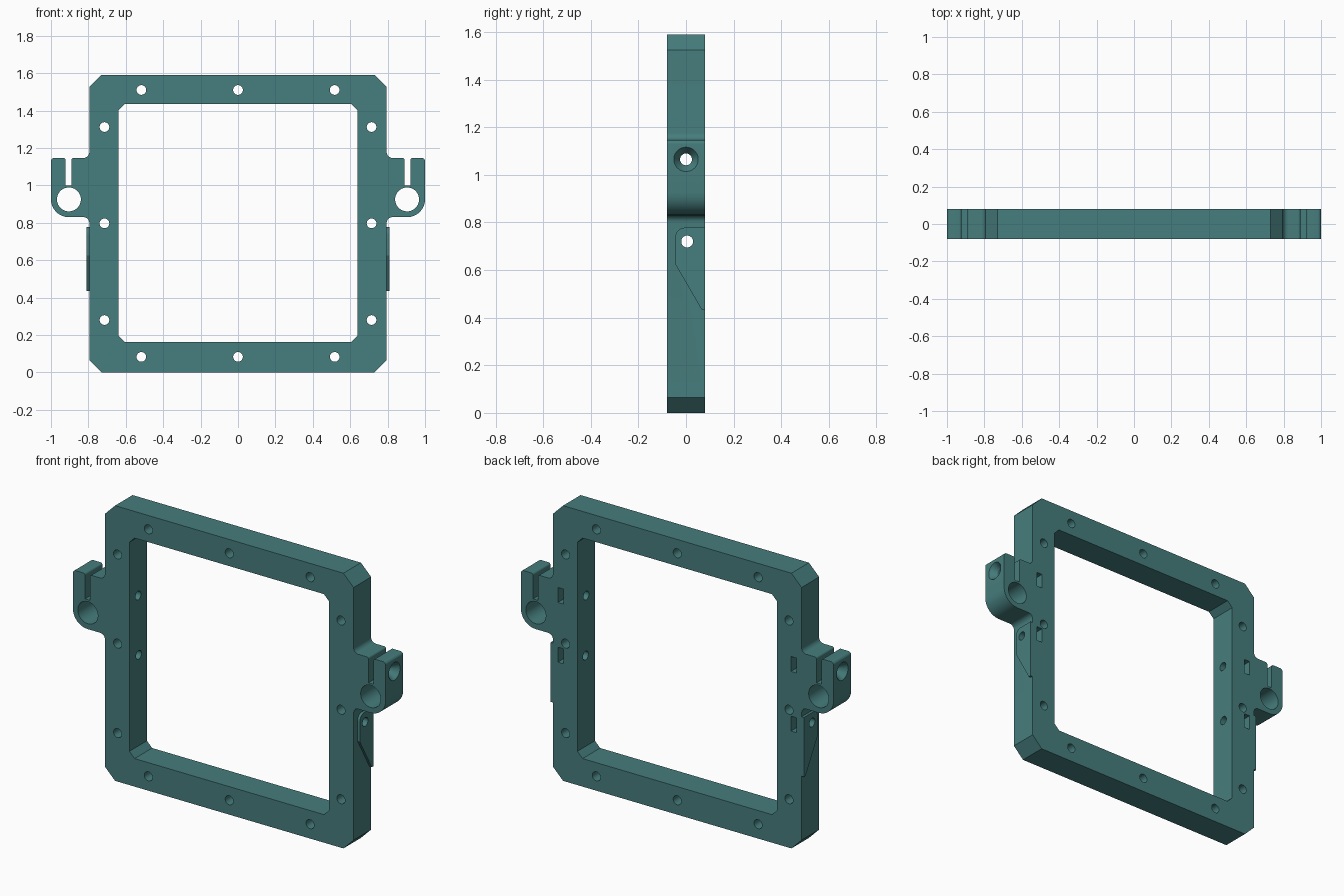
import bpy, bmesh, math
from mathutils import Vector, Matrix

if "Cube" in bpy.data.objects:
    bpy.data.objects.remove(bpy.data.objects["Cube"])

teal = bpy.data.materials.new("teal")
teal.diffuse_color = (0.062, 0.205, 0.205, 1)
teal.use_nodes = True
teal.node_tree.nodes["Principled BSDF"].inputs["Base Color"].default_value = teal.diffuse_color
D = 0.08  # half depth of the frame


def rounded(points, steps=8):
    """Turn (u, v, radius) corners into an outline with filleted corners."""
    out = []
    for i, (u, v, r) in enumerate(points):
        p = Vector((u, v))
        if r == 0:
            out.append(p)
            continue
        a = (Vector(points[i - 1][:2]) - p).normalized()
        b = (Vector(points[(i + 1) % len(points)][:2]) - p).normalized()
        half = a.angle(b) / 2
        c = p + (a + b).normalized() * (r / math.sin(half))
        s = p + a * (r / math.tan(half)) - c
        e = p + b * (r / math.tan(half)) - c
        turn = math.atan2(s.x * e.y - s.y * e.x, s.dot(e))
        out += [c + Matrix.Rotation(turn * k / steps, 2) @ s for k in range(steps + 1)]
    return out


def prism(name, outline, lo, hi, axis):
    """Extrude an outline: axis 'Y' reads (x, z), axis 'X' reads (y, z)."""
    bm = bmesh.new()
    place = (lambda p, t: (p[0], t, p[1])) if axis == 'Y' else (lambda p, t: (t, p[0], p[1]))
    a = [bm.verts.new(place(p, lo)) for p in outline]
    b = [bm.verts.new(place(p, hi)) for p in outline]
    bm.faces.new(a)
    bm.faces.new(b[::-1])
    n = len(a)
    for i in range(n):
        bm.faces.new((a[i], b[i], b[(i + 1) % n], a[(i + 1) % n]))
    bmesh.ops.recalc_face_normals(bm, faces=bm.faces)
    me = bpy.data.meshes.new(name)
    bm.to_mesh(me)
    bm.free()
    ob = bpy.data.objects.new(name, me)
    bpy.context.collection.objects.link(ob)
    me.materials.append(teal)
    return ob


def box(u0, u1, v0, v1):
    return [(u0, v0), (u1, v0), (u1, v1), (u0, v1)]


def circle(u, v, r, n=32):
    return [(u + r * math.cos(2 * math.pi * k / n), v + r * math.sin(2 * math.pi * k / n)) for k in range(n)]


def cut(target, cutter):
    bpy.context.view_layer.objects.active = target
    m = target.modifiers.new("cut", 'BOOLEAN')
    m.operation, m.solver, m.object = 'DIFFERENCE', 'EXACT', cutter
    bpy.ops.object.modifier_apply(modifier=m.name)
    bpy.data.objects.remove(cutter)


# Frame with the two clamp ears in one outline
half = [(0.73, 0, 0), (0.795, 0.065, 0), (0.795, 0.83, 0.03), (1.0, 0.83, 0.095),
        (1.0, 1.147, 0.018), (0.922, 1.147, 0.012), (0.922, 1.0, 0), (0.89, 1.0, 0),
        (0.89, 1.147, 0.012), (0.795, 1.147, 0.03), (0.795, 1.525, 0), (0.73, 1.59, 0)]
frame = prism("frame", rounded(half + [(-x, z, r) for x, z, r in half[::-1]]), -D, D, 'Y')

# Chamfered window
win = [(0.605, 0.162), (0.638, 0.195), (0.638, 1.403), (0.605, 1.436)]
cut(frame, prism("window", win + [(-x, z) for x, z in win[::-1]], -0.2, 0.2, 'Y'))

# Mounting holes around the frame
holes = [(x, z) for z in (0.083, 1.51) for x in (-0.517, 0, 0.517)]
holes += [(x, z) for x in (-0.714, 0.714) for z in (0.28, 0.797, 1.312)]
for x, z in holes:
    cut(frame, prism("hole", circle(x, z, 0.026, 24), -0.2, 0.2, 'Y'))

pads = []
for s, side in ((1, "right"), (-1, "left")):
    # Round rod seat below the clamp slot
    cut(frame, prism("rod_seat", circle(s * 0.904, 0.925, 0.064, 48), -0.2, 0.2, 'Y'))

    # Raised side pad with a slanted lower edge
    pad_shape = rounded([(D, 0.435, 0), (0.065, 0.435, 0), (-0.045, 0.625, 0),
                         (-0.045, 0.778, 0.04), (D, 0.778, 0)])
    pad = prism(side + "_pad", pad_shape, *sorted((s * 0.795, s * 0.81)), 'X')
    pads.append(pad)

    # Cross screw holes and the nut pockets open to the back
    for z, y in ((1.065, 0.0), (0.72, 0.005)):
        lo, hi = sorted((s * 0.5, s * 1.2))
        cut(frame, prism("screw_hole", circle(y, z, 0.025, 24), lo, hi, 'X'))
        cut(frame, prism("nut_pocket", box(*sorted((s * 0.727, s * 0.763)), z - 0.043, z + 0.043),
                         -0.045, 0.2, 'Y'))
    cut(pad, prism("pad_hole", circle(0.005, 0.72, 0.025, 24), lo, hi, 'X'))

    # Countersink on the outer face of the ear
    sink = prism("countersink", circle(0, 0, 1, 32), 0.96, 1.01, 'X')
    for v in sink.data.vertices:
        r = 0.0245 if v.co.x < 0.98 else 0.058
        v.co = (s * v.co.x, v.co.y * r, 1.065 + v.co.z * r)
    if s < 0:
        sink.data.flip_normals()
    cut(frame, sink)

# Smooth the round walls and keep the edges crisp
for ob in [frame] + pads:
    bpy.ops.object.select_all(action='DESELECT')
    ob.select_set(True)
    bpy.context.view_layer.objects.active = ob
    bpy.ops.object.shade_smooth_by_angle(angle=math.radians(30))
